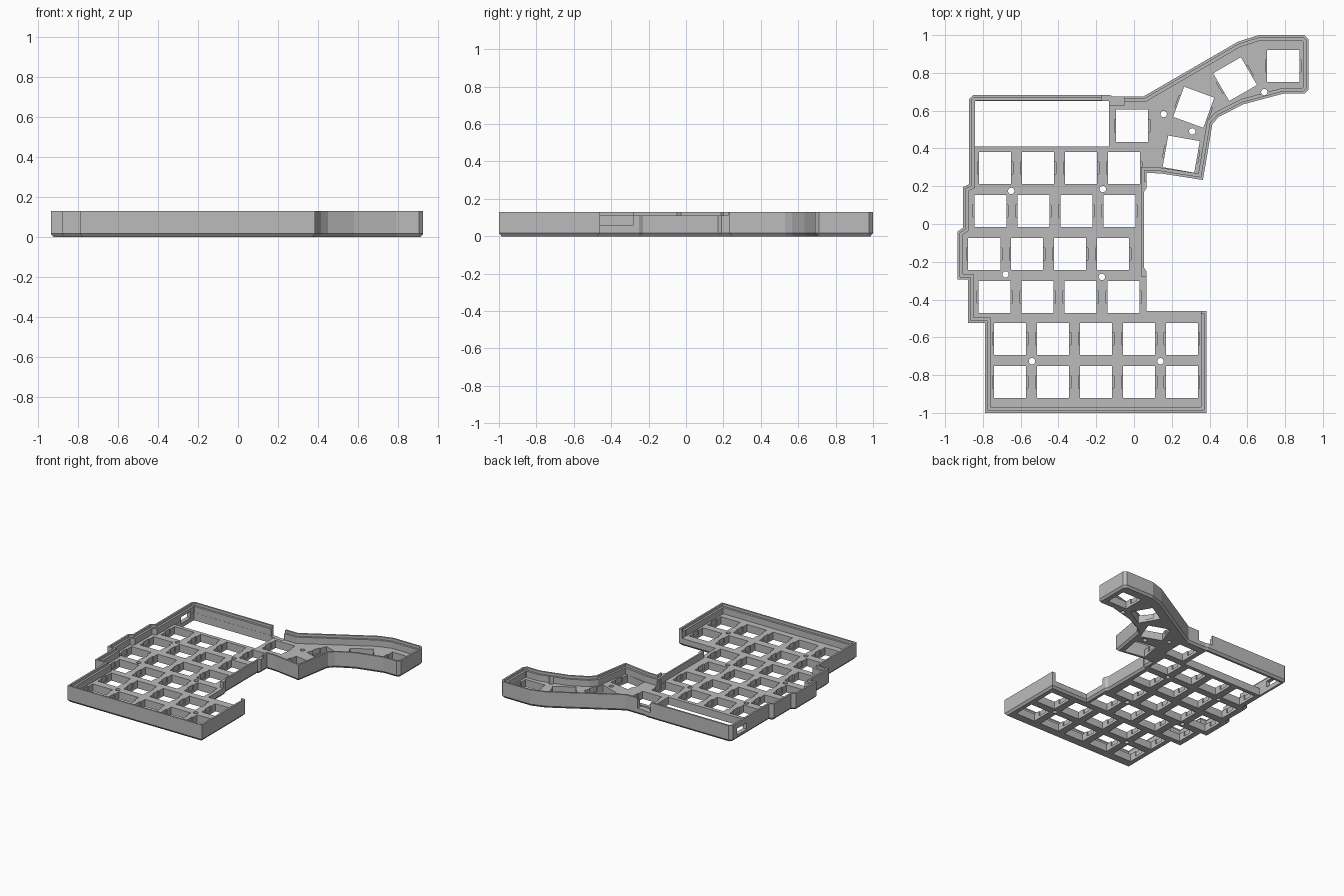
import bpy, bmesh, math
from mathutils import Vector, Matrix

if "Cube" in bpy.data.objects:
    bpy.data.objects.remove(bpy.data.objects["Cube"])

grey = bpy.data.materials.new("light grey")
grey.diffuse_color = (0.5, 0.5, 0.5, 1)
grey.use_nodes = True
grey.node_tree.nodes["Principled BSDF"].inputs["Base Color"].default_value = grey.diffuse_color

# Case footprint, counter-clockwise
OUTLINE = [(-.79, -1), (.385, -1), (.385, -.46), (.065, -.46), (.065, -.25), (.052, -.23),
           (.052, .17), (.066, .19), (.066, .27), (.14, .268), (.365, .233), (.415, .53),
           (.45, .568), (.58, .634), (.79, .69), (.903, .69), (.925, .712), (.925, .978),
           (.903, 1), (.66, 1), (.55, .965), (.05, .675), (-.11, .675), (-.13, .683),
           (-.851, .683), (-.873, .661), (-.873, .21), (-.905, .195), (-.905, -.02),
           (-.935, -.04), (-.935, -.295), (-.88, -.295), (-.88, -.525), (-.79, -.525)]


def inset(points, d):
    """Move every edge inward by d and rejoin the corners."""
    pts = [Vector(p) for p in points]
    out = []
    for i, p in enumerate(pts):
        a, b = (p - pts[i - 1]).normalized(), (pts[(i + 1) % len(pts)] - p).normalized()
        na, nb = Vector((-a.y, a.x)), Vector((-b.y, b.x))
        out.append(p + (na + nb) * (d / (1 + na.dot(nb))))
    return out


def finish(name, bm):
    bmesh.ops.recalc_face_normals(bm, faces=bm.faces)
    me = bpy.data.meshes.new(name)
    bm.to_mesh(me)
    bm.free()
    me.materials.append(grey)
    ob = bpy.data.objects.new(name, me)
    bpy.context.collection.objects.link(ob)
    return ob


def add_box(bm, x0, x1, y0, y1, z0, z1, turn=0):
    m = Matrix.Translation(((x0 + x1) / 2, (y0 + y1) / 2, (z0 + z1) / 2))
    m = m @ Matrix.Rotation(math.radians(turn), 4, 'Z')
    bmesh.ops.create_cube(bm, size=1, matrix=m @ Matrix.Diagonal((x1 - x0, y1 - y0, z1 - z0, 1)))


def cut(target, name, bm):
    cutter = finish(name, bm)
    cutter.hide_render = True
    mod = target.modifiers.new(name, 'BOOLEAN')
    mod.operation, mod.solver, mod.object = 'DIFFERENCE', 'EXACT', cutter
    bpy.context.view_layer.objects.active = target
    bpy.ops.object.modifier_apply(modifier=name)
    bpy.data.objects.remove(cutter)


def cut_box(target, name, *size):
    bm = bmesh.new()
    add_box(bm, *size)
    cut(target, name, bm)


# Case: chamfered base, outer wall, stepped rim and inner plate, lofted as one shell
bm = bmesh.new()
LEVELS = [(.014, 0), (0, .017), (0, .13), (.014, .13), (.014, .11), (.03, .11), (.03, .06)]
rings = [[bm.verts.new((p.x, p.y, z)) for p in inset(OUTLINE, d)] for d, z in LEVELS]
for lo, hi in zip(rings, rings[1:]):
    for i in range(len(lo)):
        bm.faces.new((lo[i - 1], lo[i], hi[i], hi[i - 1]))
bm.faces.new(rings[0][::-1])
bm.faces.new(rings[-1])
case = finish("keyboard_case", bm)

# Open side: no wall behind the front rows, and a low thin wall beside the middle rows
cut_box(case, "back_edge_gap", .03, .356, -.505, -.4, .06, .2)
cut_box(case, "side_gap", -.05, .1, -.52, -.28, .06, .2)
cut_box(case, "side_top", -.05, .1, -.29, .225, .11, .2)
cut_box(case, "side_thinning", -.04, .04, -.3, .235, .06, .19)

# Controller bay, side port and rear notch
cut_box(case, "controller_bay", -.842, -.133, .41, .652, -.1, .3)
cut_box(case, "side_port", -.95, -.8, .49, .61, .035, .085)
cut_box(case, "rear_notch", -.17, -.05, .63, .72, .05, .2)

# Key positions: (x, y, turn)
PITCH = .2275
keys = [(x + i * PITCH, y, 0) for x, y, n in
        [(-.735, .296, 4), (-.76, .069, 4), (-.793, -.159, 4), (-.738, -.386, 4),
         (-.656, -.608, 5), (-.656, -.836, 5)] for i in range(n)]
keys += [(-.01, .52, 0), (.79, .836, 0), (.535, .767, 30), (.316, .618, -20), (.25, .37, -10)]

# Square switch openings, then clip recesses on their left and right sides
for name, w, h, z0, z1 in (("switch_holes", .17, .17, -.1, .3), ("clip_recesses", .188, .065, .02, .1)):
    bm = bmesh.new()
    for x, y, turn in keys:
        add_box(bm, x - w / 2, x + w / 2, y - h / 2, y + h / 2, z0, z1, turn)
    cut(case, name, bm)

# Screw holes through the plate
bm = bmesh.new()
for x, y in [(-.65, .175), (-.165, .185), (-.68, -.267), (-.17, -.28), (-.54, -.727),
             (.14, -.727), (.157, .582), (.308, .49), (.69, .698)]:
    bmesh.ops.create_cone(bm, cap_ends=True, segments=20, radius1=.017, radius2=.017, depth=.4,
                          matrix=Matrix.Translation((x, y, 0)))
cut(case, "screw_holes", bm)
